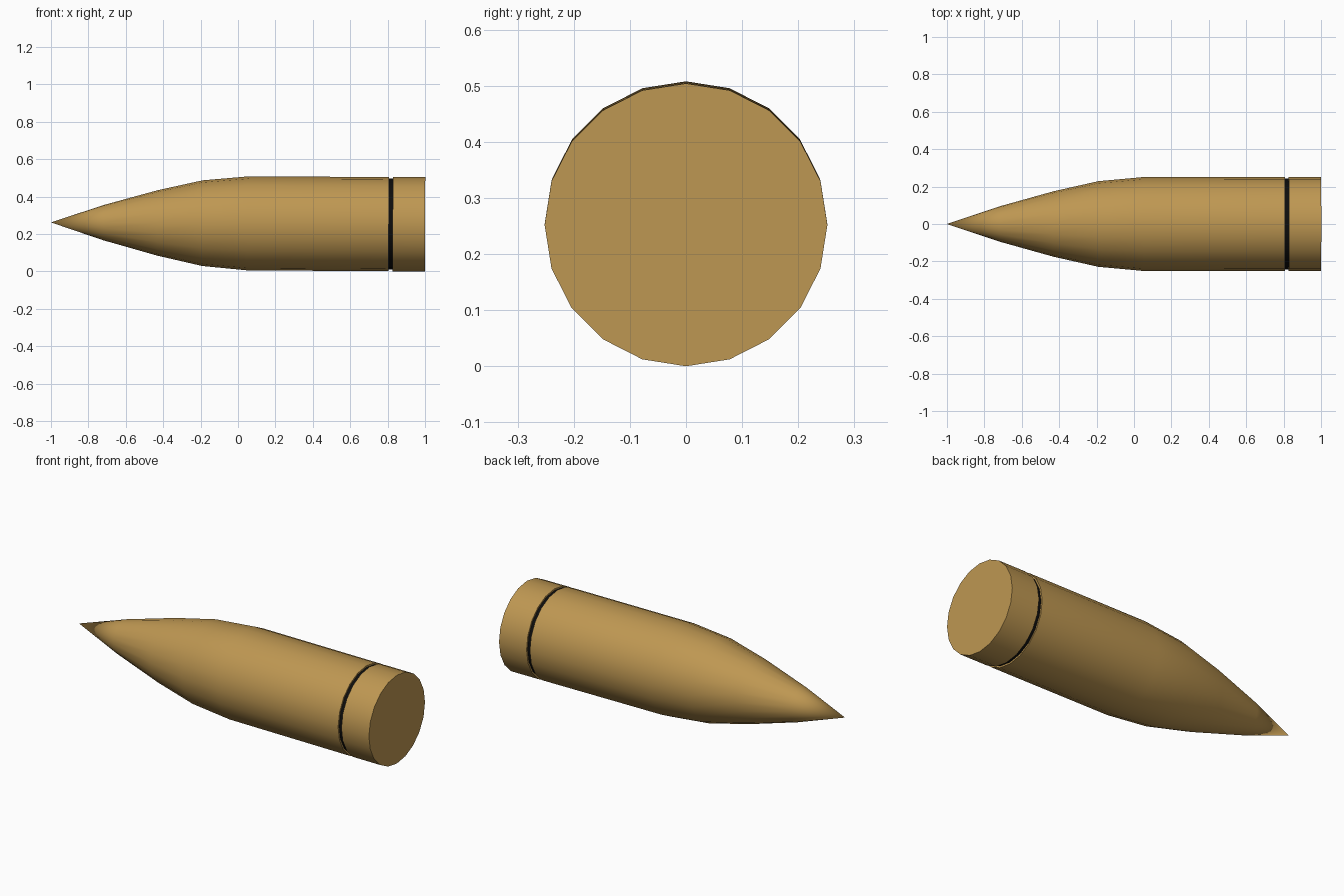
import bpy, bmesh, math
from mathutils import Matrix

if "Cube" in bpy.data.objects:
    bpy.data.objects.remove(bpy.data.objects["Cube"])

SIDES = 20

def material(name, rgb):
    m = bpy.data.materials.new(name)
    m.diffuse_color = (*rgb, 1)
    m.use_nodes = True
    m.node_tree.nodes["Principled BSDF"].inputs["Base Color"].default_value = m.diffuse_color
    return m

brass = material("brass", (0.515, 0.310, 0.084))
black = material("groove black", (0.004, 0.004, 0.004))

# Profile from nose tip to base: (x, radius), with a shallow groove near the base
profile = [(-0.72, 0.094), (-0.43, 0.175), (-0.19, 0.229), (0.05, 0.251),
           (0.806, 0.252), (0.806, 0.243), (0.827, 0.243), (0.827, 0.252), (1.0, 0.252)]
GROOVE = 5  # ring index where the groove floor starts

bm = bmesh.new()
tip = bm.verts.new((-1, 0, 0))
rings = []
for x, r in profile:
    rings.append([bm.verts.new((x, r * math.sin(a), r * math.cos(a)))
                  for a in (2 * math.pi * k / SIDES for k in range(SIDES))])

# Nose cone, body bands and flat base
for k in range(SIDES):
    n = (k + 1) % SIDES
    bm.faces.new((tip, rings[0][k], rings[0][n]))
    for i, (a, b) in enumerate(zip(rings, rings[1:])):
        f = bm.faces.new((a[k], b[k], b[n], a[n]))
        f.material_index = 1 if i == GROOVE else 0
bm.faces.new(rings[-1])
bmesh.ops.recalc_face_normals(bm, faces=bm.faces)

# Slight nose-up tilt, resting on the ground
bm.transform(Matrix.Translation((0, 0, 0.257)) @ Matrix.Rotation(0.005, 4, 'Y'))

mesh = bpy.data.meshes.new("bullet")
bm.to_mesh(mesh)
bm.free()
mesh.materials.append(brass)
mesh.materials.append(black)
bullet = bpy.data.objects.new("bullet", mesh)
bpy.context.collection.objects.link(bullet)
bpy.context.view_layer.objects.active = bullet
bullet.select_set(True)
bpy.ops.object.shade_smooth_by_angle(angle=math.radians(30))
